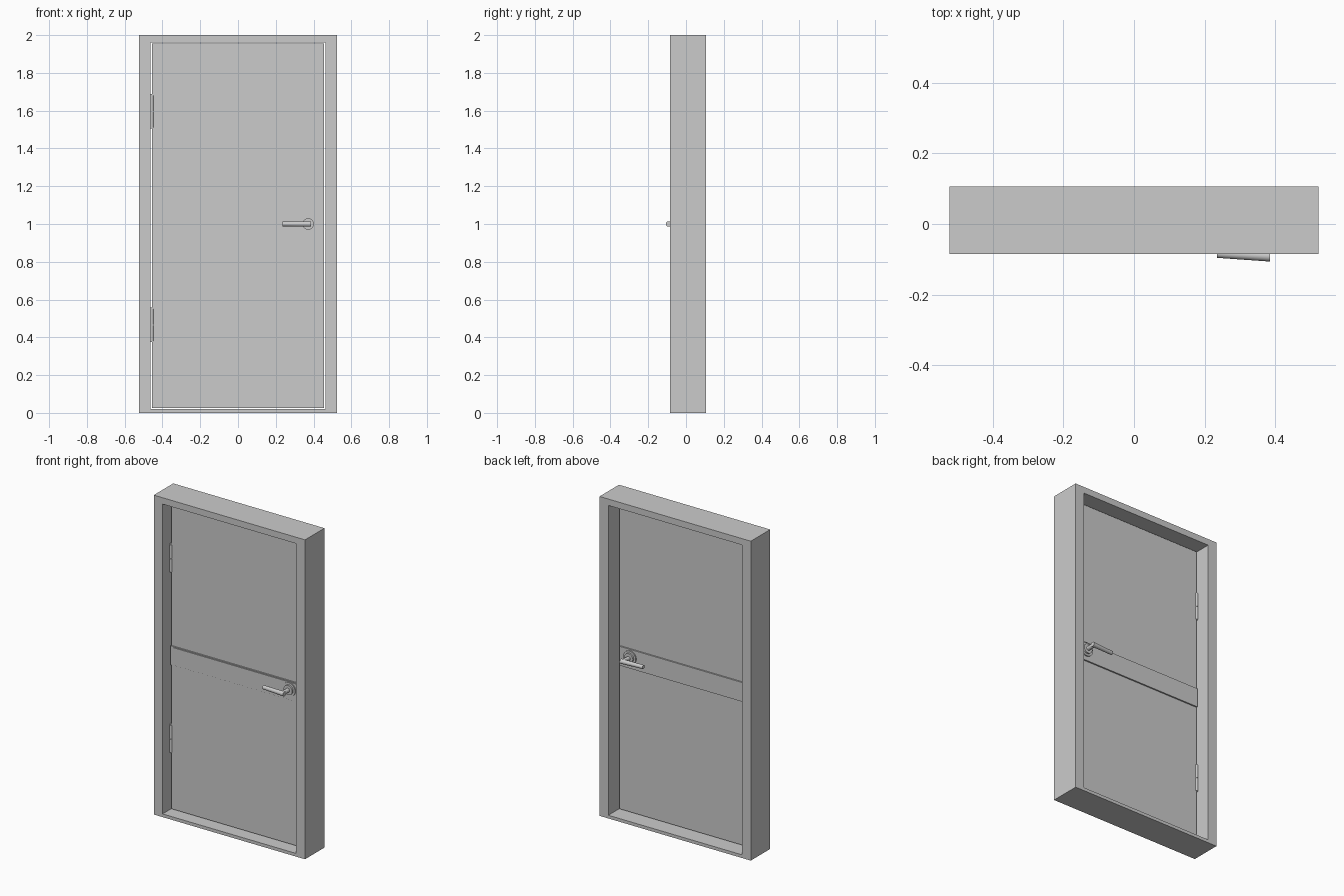
import bpy, bmesh
from mathutils import Vector

if "Cube" in bpy.data.objects:
    bpy.data.objects.remove(bpy.data.objects["Cube"])

FRONT, BACK = -0.085, 0.107      # frame faces
DOOR = 0.012                     # half thickness of the door leaf


def finish(name, bm, smooth=False):
    bmesh.ops.recalc_face_normals(bm, faces=bm.faces)
    mesh = bpy.data.meshes.new(name)
    bm.to_mesh(mesh)
    bm.free()
    ob = bpy.data.objects.new(name, mesh)
    bpy.context.collection.objects.link(ob)
    if smooth:
        bpy.ops.object.select_all(action='DESELECT')
        ob.select_set(True)
        bpy.context.view_layer.objects.active = ob
        bpy.ops.object.shade_smooth_by_angle()
    return ob


def box(name, lo, hi):
    lo, hi = Vector(lo), Vector(hi)
    bm = bmesh.new()
    bmesh.ops.create_cube(bm, size=1)
    for v in bm.verts:
        v.co = (lo + hi) / 2 + v.co * (hi - lo)
    return finish(name, bm)


def rod(name, a, b, r1, r2=None, sides=24):
    a, b = Vector(a), Vector(b)
    bm = bmesh.new()
    bmesh.ops.create_cone(bm, cap_ends=True, segments=sides, radius1=r1,
                          radius2=r1 if r2 is None else r2, depth=(b - a).length)
    rot = (b - a).to_track_quat('Z', 'Y')
    for v in bm.verts:
        v.co = rot @ v.co + (a + b) / 2
    return finish(name, bm, True)


# Mitred frame: one ring of quads, extruded through the wall depth
def ring(x, z0, z1):
    return [(-x, z0), (x, z0), (x, z1), (-x, z1)]


bm = bmesh.new()
outer = [bm.verts.new((x, FRONT, z)) for x, z in ring(0.524, 0, 2)]
inner = [bm.verts.new((x, FRONT, z)) for x, z in ring(0.463, 0.02, 1.96)]
faces = [bm.faces.new((outer[i], outer[(i + 1) % 4], inner[(i + 1) % 4], inner[i]))
         for i in range(4)]
ext = bmesh.ops.extrude_face_region(bm, geom=faces, use_keep_orig=True)
for v in ext["geom"]:
    if isinstance(v, bmesh.types.BMVert):
        v.co.y = BACK
finish("door_frame", bm)

# Door leaf
box("door_leaf", (-0.454, -DOOR, 0.027), (0.454, DOOR, 1.955))

# Raised middle band, with end strips on the front
box("middle_band", (-0.454, -DOOR - 0.006, 0.93), (0.446, DOOR + 0.009, 1.05))
box("front_band_plate", (-0.435, -DOOR - 0.01, 0.935), (0.425, -DOOR, 1.045))

# Hinges: two knuckles on a pin
for label, z in (("upper", 1.51), ("lower", 0.38)):
    rod(label + "_hinge_bottom", (-0.461, 0, z), (-0.461, 0, z + 0.083), 0.018)
    rod(label + "_hinge_top", (-0.461, 0, z + 0.087), (-0.461, 0, z + 0.17), 0.018)
    rod(label + "_hinge_pin", (-0.461, 0, z - 0.004), (-0.461, 0, z + 0.177), 0.012)

# Lever handles on both sides
for side, s in (("front", -1), ("back", 1)):
    x, z = 0.372, 1.0
    base = DOOR + 0.008
    rod(side + "_handle_rose", (x, 0, z), (x, s * (base + 0.008), z), 0.043, sides=32)
    rod(side + "_handle_collar", (x, 0, z), (x, s * (base + 0.018), z), 0.03, sides=32)
    rod(side + "_handle_neck", (x, 0, z), (x, s * 0.092, z), 0.013)
    rod(side + "_handle_lever", (0.386, s * 0.092, z), (0.236, s * 0.084, z), 0.0145, 0.012)
